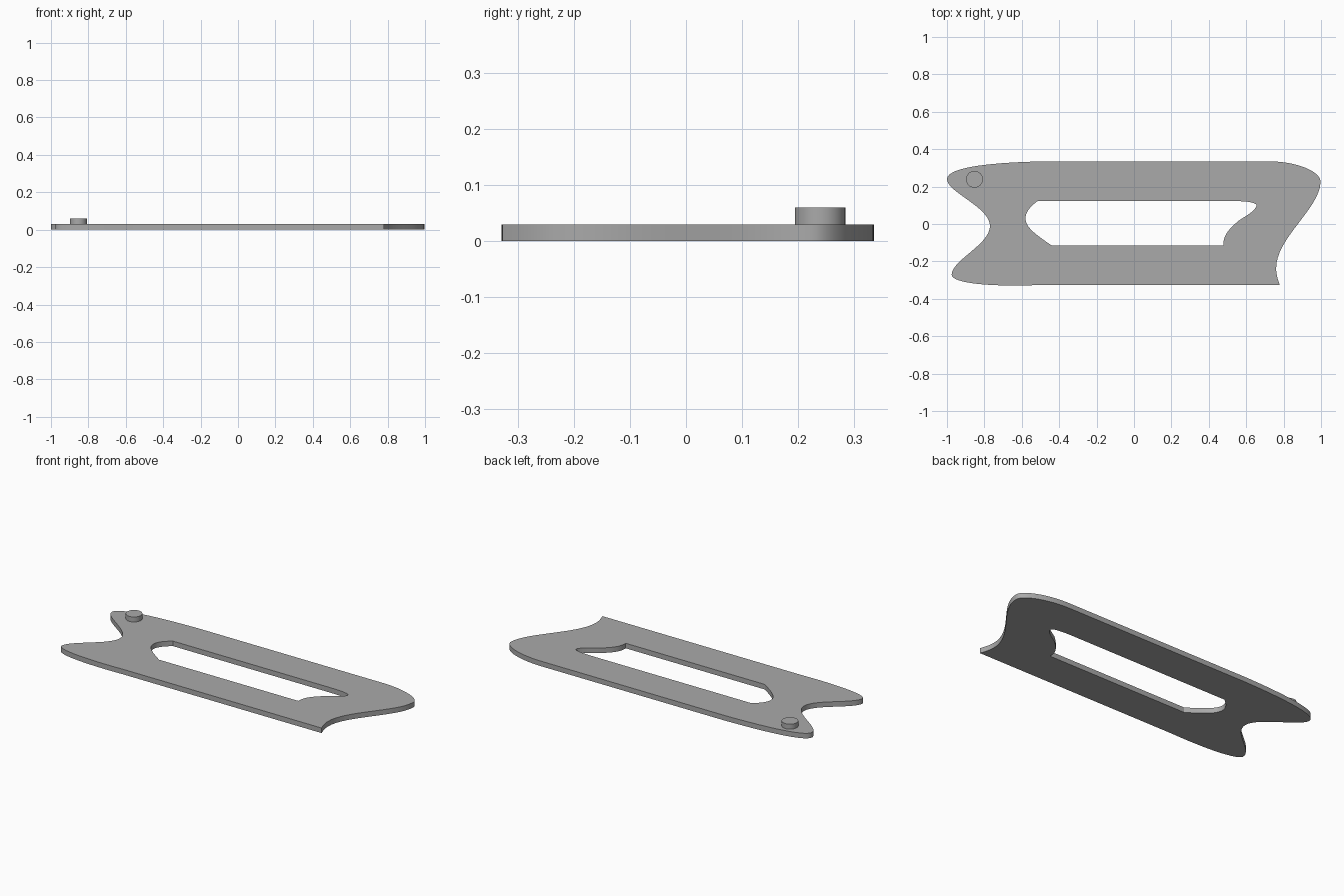
import bpy
import bmesh
import math

cube = bpy.data.objects.get("Cube")
if cube:
    bpy.data.objects.remove(cube, do_unlink=True)

THICK = 0.03

grey = bpy.data.materials.new("mid grey")
grey.use_nodes = True
colour = (0.4, 0.4, 0.4, 1)
grey.diffuse_color = colour
grey.node_tree.nodes["Principled BSDF"].inputs["Base Color"].default_value = colour


def add_loop(curve, knots):
    """Closed Bezier loop; each knot is (point, left handle, right handle), None = straight side."""
    spline = curve.splines.new("BEZIER")
    spline.bezier_points.add(len(knots) - 1)
    spline.use_cyclic_u = True
    for bp, (co, left, right) in zip(spline.bezier_points, knots):
        bp.handle_left_type = "FREE" if left else "VECTOR"
        bp.handle_right_type = "FREE" if right else "VECTOR"
        bp.co = (*co, 0)
        if left:
            bp.handle_left = (*left, 0)
        if right:
            bp.handle_right = (*right, 0)


def finish(obj):
    """Assign the colour and smooth the curved sides."""
    obj.data.materials.clear()
    obj.data.materials.append(grey)
    bpy.ops.object.select_all(action="DESELECT")
    obj.select_set(True)
    bpy.context.view_layer.objects.active = obj
    bpy.ops.object.shade_smooth_by_angle(angle=math.radians(30))


# Plate outline, clockwise from the back right tip
outline = [
    ((-1.0, 0.24), (-1.0, 0.17), (-1.0, 0.31)),
    ((-0.48, 0.335), (-0.72, 0.33), None),
    ((0.72, 0.335), None, (0.87, 0.335)),
    ((0.997, 0.22), (1.005, 0.28), (0.99, 0.08)),
    ((0.76, -0.24), (0.755, -0.08), (0.76, -0.27)),
    ((0.78, -0.327), (0.77, -0.3), None),
    ((-0.53, -0.327), None, (-0.75, -0.335)),
    ((-0.975, -0.27), (-0.975, -0.32), (-0.97, -0.19)),
    ((-0.77, -0.01), (-0.77, -0.11), (-0.77, 0.09)),
]

# Long slot through the middle
slot = [
    ((-0.515, 0.123), (-0.56, 0.09), None),
    ((0.5, 0.123), None, (0.58, 0.123)),
    ((0.655, 0.1), (0.65, 0.12), (0.65, 0.07)),
    ((0.56, 0.018), (0.6, 0.045), (0.51, -0.025)),
    ((0.478, -0.115), (0.475, -0.06), None),
    ((-0.44, -0.115), None, (-0.52, -0.06)),
    ((-0.58, 0.03), (-0.58, -0.02), (-0.58, 0.06)),
]

curve = bpy.data.curves.new("plate_profile", "CURVE")
curve.dimensions = "2D"
curve.fill_mode = "BOTH"
curve.extrude = THICK / 2
curve.resolution_u = 16
add_loop(curve, outline)
add_loop(curve, slot)

# Turn the profile into a solid plate
profile = bpy.data.objects.new("plate_profile", curve)
bpy.context.collection.objects.link(profile)
bpy.context.view_layer.update()
mesh = bpy.data.meshes.new_from_object(
    profile.evaluated_get(bpy.context.evaluated_depsgraph_get()))
bpy.data.objects.remove(profile, do_unlink=True)

bm = bmesh.new()
bm.from_mesh(mesh)
bmesh.ops.remove_doubles(bm, verts=bm.verts, dist=0.0005)
bmesh.ops.translate(bm, verts=bm.verts, vec=(0, 0, THICK / 2))
bmesh.ops.recalc_face_normals(bm, faces=bm.faces)
bm.to_mesh(mesh)
bm.free()
plate = bpy.data.objects.new("plate", mesh)
bpy.context.collection.objects.link(plate)
finish(plate)

# Round peg near the back right tip
bpy.ops.mesh.primitive_cylinder_add(
    vertices=32, radius=0.045, depth=THICK, location=(-0.853, 0.239, THICK * 1.5))
peg = bpy.context.object
peg.name = "peg"
finish(peg)
